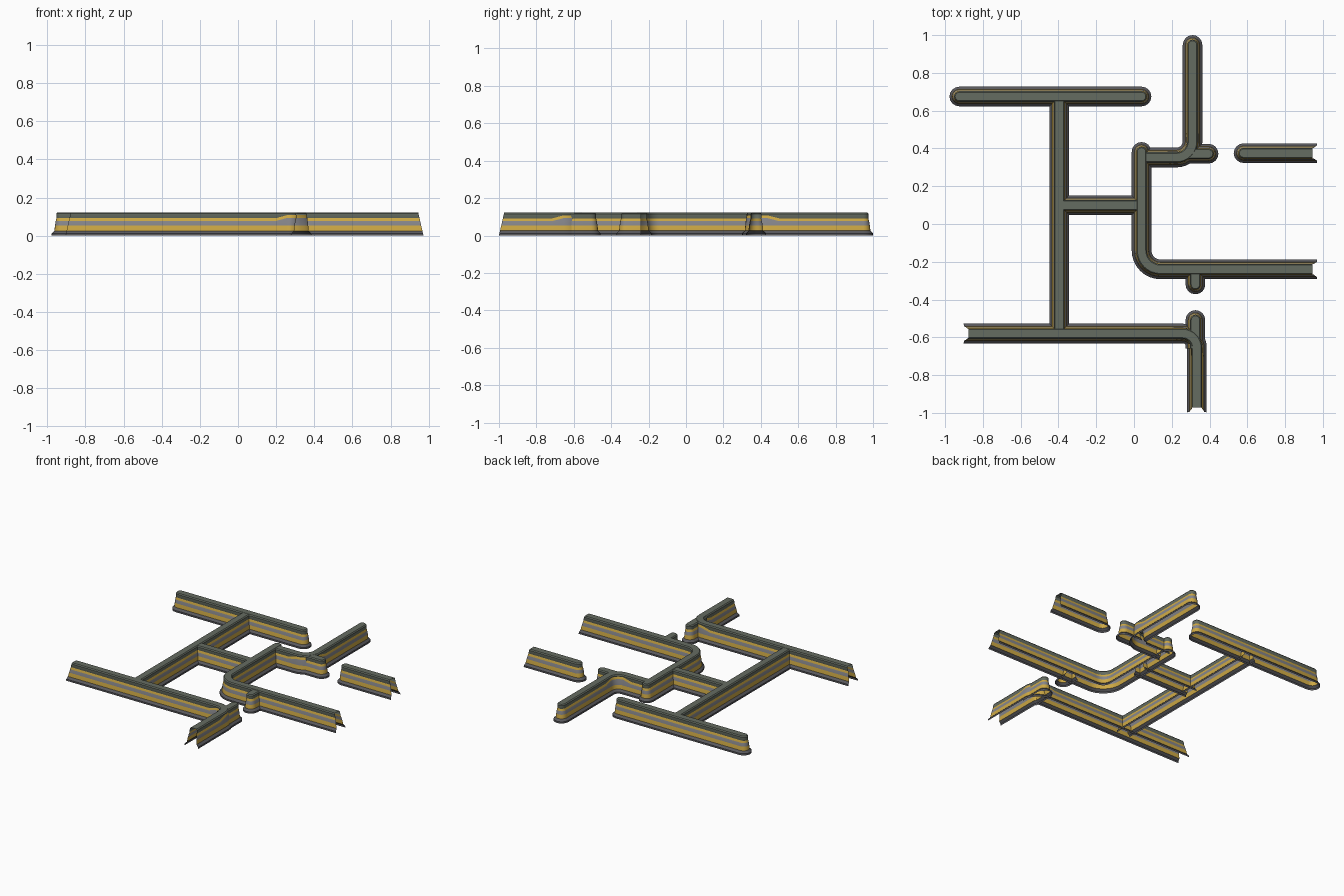
import bpy, bmesh, math
from mathutils import Vector

if "Cube" in bpy.data.objects:
    bpy.data.objects.remove(bpy.data.objects["Cube"])

H = 0.123


def mat(name, c):
    m = bpy.data.materials.new(name)
    m.diffuse_color = (*c, 1)
    m.use_nodes = True
    m.node_tree.nodes["Principled BSDF"].inputs["Base Color"].default_value = m.diffuse_color
    return m


MATS = [mat("dark_base", (0.10, 0.10, 0.11)), mat("yellow_band", (0.62, 0.40, 0.06)),
        mat("grey_band", (0.24, 0.24, 0.26)), mat("cap_grey", (0.13, 0.15, 0.12))]

# half profile from the skirting up to the cap: (half width, z)
PROFILE = [(0.052, 0.0), (0.052, 0.012), (0.042, 0.022), (0.038, 0.026), (0.035, 0.054),
           (0.031, 0.077), (0.027, 0.092), (0.028, 0.095), (0.028, 0.116), (0.022, H)]
STRIP = [0, 0, 0, 1, 2, 1, 3, 3, 3]      # material of each strip
N = len(PROFILE)


def lifted(z, lift):
    return z + 0.016 * lift if 0.07 < z < 0.1 else z


def fillet_path(pts, r, bend_lift):
    """Round the inner corners; returns (position, cap lift) stations."""
    out = [(Vector(pts[0]), 0)]
    for a, p, b in zip(pts, pts[1:], pts[2:]):
        a, p, b = Vector(a), Vector(p), Vector(b)
        d0, d1 = (p - a).normalized(), (b - p).normalized()
        s, c = p - d0 * r, p - d0 * r + d1 * r
        if bend_lift:
            out.append((s - d0 * 0.06, 0))
        for i in range(9):
            t = math.pi / 2 * i / 8
            out.append((c - d1 * r * math.cos(t) + d0 * r * math.sin(t), bend_lift))
        if bend_lift:
            out.append((p + d1 * (r + 0.06), 0))
    out.append((Vector(pts[-1]), 0))
    return out


def wall(name, pts, start="join", end="join", r=0.09, bend_lift=0, drop=0.0):
    """Sweep the wall profile; ends are 'round', 'open' (slanted) or 'join'."""
    path = fillet_path(pts, r, bend_lift)
    P = [p for p, _ in path]
    bm = bmesh.new()

    def skin(rings, strips):
        for A, B in zip(rings, rings[1:]):
            for j, m in enumerate(strips):
                q = [A[j], A[j + 1], B[j + 1], B[j]]
                bm.faces.new(q).material_index = m

    rings = []
    for i, (p, lift) in enumerate(path):
        d0 = (p - P[i - 1]).normalized() if i else (P[1] - p).normalized()
        d1 = (P[i + 1] - p).normalized() if i < len(P) - 1 else d0
        t = (d0 + d1).normalized()
        side = Vector((t.y, -t.x)) / max(t.dot(d0), 0.5)
        slant = 0
        if i == 0 and start == "open":
            slant = 0.028
        if i == len(P) - 1 and end == "open":
            slant = -0.028
        ring = []
        for sgn, prof in ((1, PROFILE), (-1, PROFILE[::-1])):
            for w, z in prof:
                q = p + side * w * sgn + t * slant * z / H
                ring.append(bm.verts.new((q.x, q.y, lifted(z, lift) - (drop if z > 0.1 else 0))))
        rings.append(ring)
    skin(rings, STRIP + [3] + STRIP[::-1])

    # rounded ends are half turns of the same profile
    for kind, p, t in ((start, P[0], (P[0] - P[1]).normalized()),
                       (end, P[-1], (P[-1] - P[-2]).normalized())):
        if kind != "round":
            continue
        side = Vector((t.y, -t.x))
        fan = []
        for k in range(9):
            a = math.pi * k / 8
            d = side * math.cos(a) + t * math.sin(a)
            fan.append([bm.verts.new((p.x + d.x * w, p.y + d.y * w,
                                      z - (drop if z > 0.1 else 0))) for w, z in PROFILE])
        skin(fan, STRIP)
        bm.faces.new([f[-1] for f in fan]).material_index = 3
    bmesh.ops.remove_doubles(bm, verts=bm.verts, dist=1e-5)
    bmesh.ops.recalc_face_normals(bm, faces=bm.faces)
    top = max(bm.faces, key=lambda f: f.calc_center_median().z)
    if top.normal.z < 0:
        bmesh.ops.reverse_faces(bm, faces=bm.faces)
    me = bpy.data.meshes.new(name)
    bm.to_mesh(me)
    bm.free()
    for m in MATS:
        me.materials.append(m)
    ob = bpy.data.objects.new(name, me)
    bpy.context.collection.objects.link(ob)
    bpy.ops.object.select_all(action='DESELECT')
    ob.select_set(True)
    bpy.context.view_layer.objects.active = ob
    bpy.ops.object.shade_smooth_by_angle(angle=math.radians(25))


# straight walls and their cross links
wall("back_wall", [(-0.925, 0.675), (0.04, 0.675)], "round", "round")
wall("long_cross_wall", [(-0.395, -0.58), (-0.395, 0.675)], drop=0.001)
wall("short_link_wall", [(-0.395, 0.10), (0.04, 0.10)], drop=0.002)
wall("right_wall", [(0.58, 0.375), (0.973, 0.375)], "round", "open")

# walls with rounded corners
wall("front_corner_wall", [(-0.905, -0.58), (0.333, -0.58), (0.333, -1.0)],
     "open", "open", r=0.075, bend_lift=1)
wall("middle_corner_wall", [(0.04, 0.382), (0.04, -0.24), (0.973, -0.24)],
     "round", "open", r=0.10)
wall("back_corner_wall", [(0.04, 0.352), (0.31, 0.352), (0.31, 0.948)],
     "join", "round", r=0.085, bend_lift=1, drop=0.001)

# short stubs beside the doorways
wall("front_door_stub", [(0.325, -0.66), (0.325, -0.508)], "join", "round", drop=0.002)
wall("middle_door_stub", [(0.325, -0.24), (0.325, -0.32)], "join", "round", drop=0.002)
wall("right_door_stub", [(0.29, 0.372), (0.395, 0.372)], "join", "round", drop=0.002)
